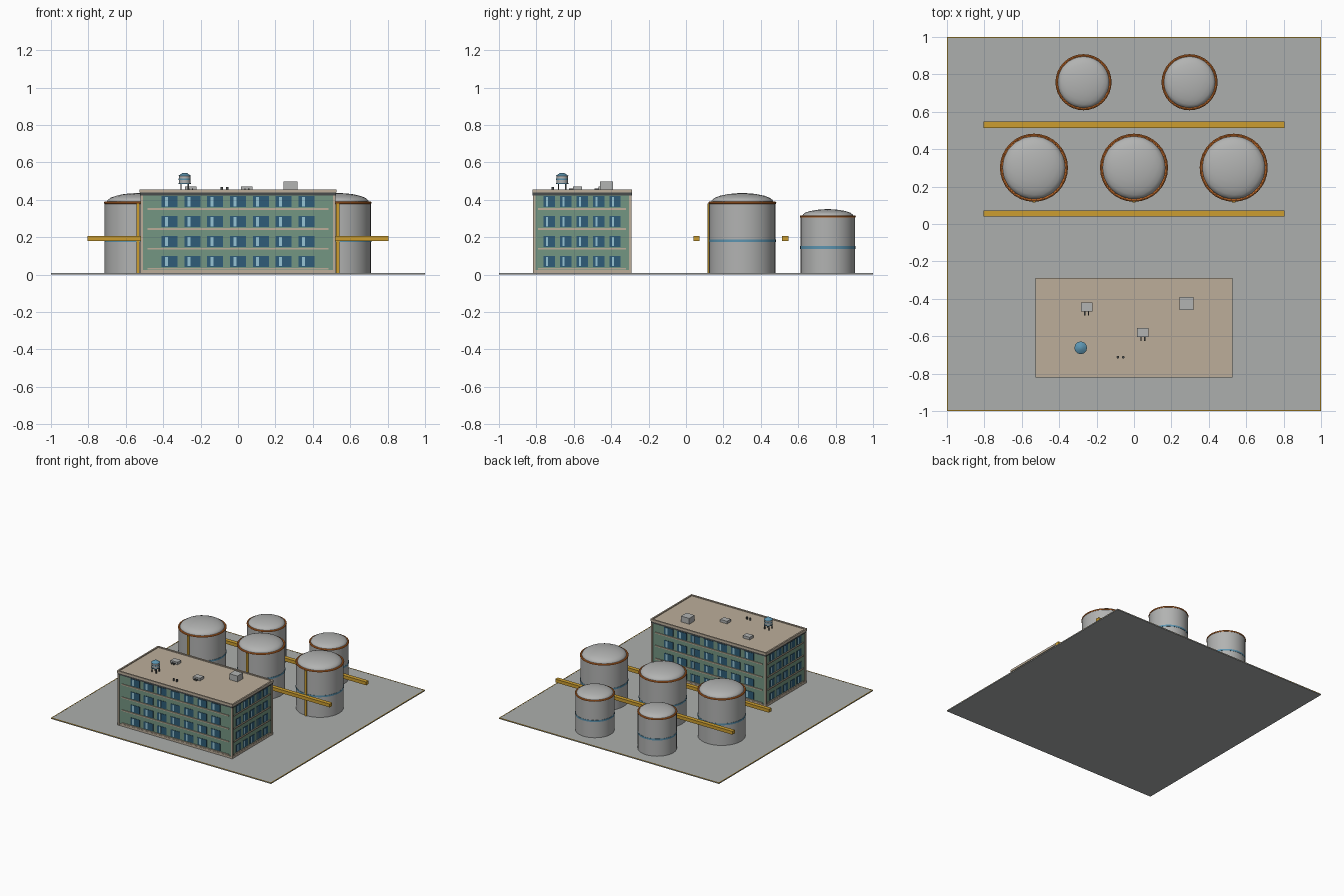
import bpy, math
from mathutils import Vector, Matrix

cube = bpy.data.objects.get("Cube")
if cube:
    bpy.data.objects.remove(cube, do_unlink=True)


def material(name, rgb):
    lin = [((c / 255 + 0.055) / 1.055) ** 2.4 for c in rgb] + [1.0]
    m = bpy.data.materials.new(name)
    m.use_nodes = True
    m.diffuse_color = lin
    m.node_tree.nodes["Principled BSDF"].inputs["Base Color"].default_value = lin
    return m


CONCRETE = material("concrete grey", (172, 175, 173))
STEEL = material("steel grey", (178, 179, 178))
GREEN = material("wall green", (116, 150, 130))
TAN = material("trim tan", (188, 174, 154))
DARK = material("cornice dark grey", (72, 76, 76))
GLASS = material("window blue", (46, 92, 120))
PANE = material("pane light blue", (150, 195, 212))
ORANGE = material("rim orange", (208, 115, 45))
YELLOW = material("pipe yellow", (204, 158, 48))
BLUE = material("band blue", (92, 148, 176))


def finish(name, mat, smooth=False):
    ob = bpy.context.object
    ob.name = name
    ob.data.materials.append(mat)
    if smooth:
        bpy.ops.object.shade_smooth_by_angle(angle=math.radians(40))
    return ob


def box(name, mat, centre, size):
    bpy.ops.mesh.primitive_cube_add(size=1, location=centre)
    bpy.context.object.data.transform(Matrix.Diagonal((*size, 1)))
    return finish(name, mat)


def cylinder(name, mat, x, y, z0, z1, r, r2=None, sides=32):
    bpy.ops.mesh.primitive_cone_add(vertices=sides, radius1=r, radius2=r if r2 is None else r2,
                                    depth=z1 - z0, location=(x, y, (z0 + z1) / 2))
    return finish(name, mat, True)


# Ground slab with a painted edge line
box("ground_slab", CONCRETE, (0, 0, 0.004), (2, 2, 0.008))
for s in (-1, 1):
    box("edge_line_x", YELLOW, (s * 0.997, 0, 0.0065), (0.006, 2, 0.005))
    box("edge_line_y", YELLOW, (0, s * 0.997, 0.0065), (2, 0.006, 0.005))

# Building body, plinth, cornice and roof
BY = -0.555
HX, HY = 0.515, 0.257
box("building_walls", GREEN, (0, BY, 0.22), (2 * HX, 2 * HY, 0.43))
box("building_plinth", TAN, (0, BY, 0.016), (2 * HX + 0.01, 2 * HY + 0.01, 0.018))
box("cornice", DARK, (0, BY, 0.431), (2 * HX + 0.016, 2 * HY + 0.016, 0.014))
box("roof_deck", TAN, (0, BY, 0.443), (2 * HX + 0.01, 2 * HY + 0.01, 0.012))
for s in (-1, 1):
    box("parapet_long", TAN, (0, BY + s * (HY + 0.004), 0.447), (2 * HX + 0.022, 0.012, 0.018))
    box("parapet_short", TAN, (s * (HX + 0.005), BY, 0.447), (0.012, 2 * HY + 0.02, 0.018))
    for t in (-1, 1):
        box("corner_post", TAN, (s * (HX - 0.001), BY + t * (HY - 0.001), 0.215), (0.014, 0.014, 0.42))

# Windows and floor ledges on the four walls
FLOORS = (0.07, 0.177, 0.283, 0.39)


def wall_plate(name, mat, angle, dist, u, z, w, h, depth):
    rot = Matrix.Rotation(angle, 4, 'Z')
    p = rot @ Vector((u, -dist, z)) + Vector((0, BY, 0))
    ob = box(name, mat, p, (w, depth, h))
    ob.rotation_euler.z = angle


for side in range(4):
    ang = side * math.pi / 2
    if side % 2 == 0:
        dist, cols, pitch, w, ledge = HY, 7, 0.122, 0.085, 0.97
    else:
        dist, cols, pitch, w, ledge = HX, 5, 0.088, 0.06, 0.47
    for z in FLOORS:
        wall_plate("floor_ledge", TAN, ang, dist, 0, z - 0.039, ledge, 0.009, 0.012)
        for i in range(cols):
            u = (i - (cols - 1) / 2) * pitch
            wall_plate("window", GLASS, ang, dist, u, z, w, 0.058, 0.006)
            wall_plate("window_pane", PANE, ang, dist, u - w * 0.2, z, w * 0.19, 0.05, 0.008)

# Rooftop equipment
ROOF = 0.449
box("roof_access_box", STEEL, (0.28, -0.424, 0.473), (0.074, 0.07, 0.048))
for x, y in ((-0.253, -0.445), (0.047, -0.58)):
    box("air_unit", STEEL, (x, y, 0.459), (0.062, 0.048, 0.022))
    for s in (-1, 1):
        box("air_unit_pipe", DARK, (x + s * 0.01, y - 0.034, 0.455), (0.007, 0.022, 0.008))
for x in (-0.086, -0.057):
    cylinder("roof_vent", DARK, x, -0.712, ROOF, 0.468, 0.007, sides=10)

# Rooftop water tank on four legs
WX, WY = -0.285, -0.662
for sx in (-1, 1):
    for sy in (-1, 1):
        box("water_tank_leg", DARK, (WX + sx * 0.019, WY + sy * 0.019, 0.469), (0.006, 0.006, 0.042))
cylinder("water_tank_base", BLUE, WX, WY, 0.484, 0.49, 0.033, sides=12)
cylinder("water_tank_body", STEEL, WX, WY, 0.49, 0.53, 0.03, sides=12)
cylinder("water_tank_band", BLUE, WX, WY, 0.505, 0.513, 0.032, sides=12)
cylinder("water_tank_lid", BLUE, WX, WY, 0.528, 0.543, 0.034, 0.012, sides=12)


# Storage tanks with domed tops
def storage_tank(x, y, r, h, dome, band_z, ladder):
    cylinder("storage_tank_shell", STEEL, x, y, 0.006, h, r)
    cylinder("storage_tank_band", BLUE, x, y, band_z - 0.007, band_z + 0.007, r + 0.002)
    bpy.ops.mesh.primitive_torus_add(major_segments=32, minor_segments=8, major_radius=r - 0.003,
                                     minor_radius=0.007, location=(x, y, h - 0.002))
    finish("storage_tank_rim", ORANGE, True)
    cylinder("storage_tank_rim_deck", ORANGE, x, y, h - 0.004, h + 0.002, r - 0.002)
    bpy.ops.mesh.primitive_ico_sphere_add(subdivisions=3, radius=1, location=(x, y, h))
    bpy.context.object.data.transform(Matrix.Diagonal((r * 0.95, r * 0.95, dome, 1)))
    finish("storage_tank_dome", STEEL, True)
    if ladder:
        box("storage_tank_ladder", YELLOW, (x, y - r - 0.002, h / 2), (0.018, 0.012, h - 0.012))


for x in (-0.535, 0, 0.533):
    storage_tank(x, 0.301, 0.178, 0.386, 0.05, 0.181, True)
for x in (-0.27, 0.297):
    storage_tank(x, 0.758, 0.146, 0.312, 0.038, 0.145, False)

# Overhead pipe runs
for y in (0.057, 0.531):
    box("pipe_run", YELLOW, (0, y, 0.193), (1.61, 0.033, 0.027))
